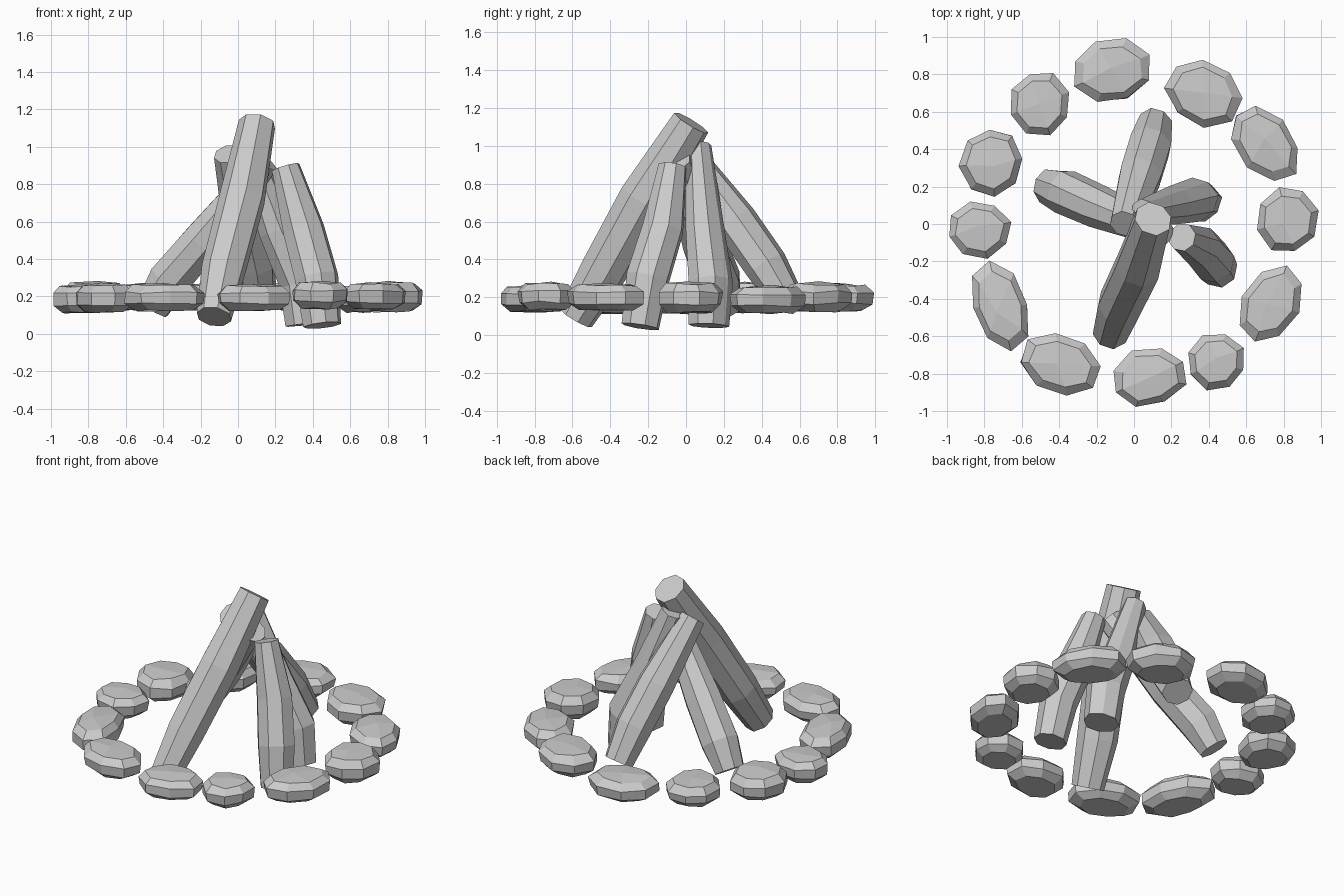
import bpy, bmesh, math, random
from mathutils import Vector

if "Cube" in bpy.data.objects:
    bpy.data.objects.remove(bpy.data.objects["Cube"])

random.seed(4)


def loft(name, rings, top_apex=None):
    """Mesh from stacked closed rings, capped at both ends."""
    bm = bmesh.new()
    rows = [[bm.verts.new(p) for p in ring] for ring in rings]
    n = len(rows[0])
    for a, b in zip(rows, rows[1:]):
        for i in range(n):
            j = (i + 1) % n
            bm.faces.new((a[i], a[j], b[j], b[i]))
    bm.faces.new(rows[0][::-1])
    if top_apex is None:
        bm.faces.new(rows[-1])
    else:
        apex = bm.verts.new(top_apex)
        for i in range(0, n, 2):
            r = rows[-1]
            bm.faces.new((r[i], r[(i + 1) % n], r[(i + 2) % n], apex))
    bmesh.ops.recalc_face_normals(bm, faces=bm.faces)
    mesh = bpy.data.meshes.new(name)
    bm.to_mesh(mesh)
    bm.free()
    bpy.context.collection.objects.link(bpy.data.objects.new(name, mesh))


def log(name, path, radii, twist=0.2, sides=8):
    pts = [Vector(p) for p in path]
    rings = []
    wob = [random.uniform(0.93, 1.05) for _ in range(sides)]
    for k, p in enumerate(pts):
        d = (pts[min(k + 1, len(pts) - 1)] - pts[max(k - 1, 0)]).normalized()
        u = Vector((1, 0, 0))
        u = (u - d * u.dot(d)).normalized()
        v = d.cross(u)
        ring = []
        for i in range(sides):
            a = 2 * math.pi * i / sides + twist
            ring.append(p + (u * math.cos(a) + v * math.sin(a)) * radii[k] * wob[i])
        rings.append(ring)
    loft(name, rings)


def stone(name, x, y, long, short, angle, z0, z1):
    n = 8
    t = math.radians(angle)
    jit = [random.uniform(0.96, 1.06) for _ in range(n)]
    off = random.uniform(0.15, 0.6)
    h = z1 - z0

    def place(px, py, z):
        return (x + px * math.cos(t) - py * math.sin(t),
                y + px * math.sin(t) + py * math.cos(t), z)

    rings = []
    for s, f in ((0.68, 0.03), (0.97, 0.28), (1.0, 0.66), (0.77, 0.92)):
        ring = []
        for i in range(n):
            a = 2 * math.pi * i / n + off
            r = s * jit[i] * random.uniform(0.97, 1.03)
            z = z0 + h * (f + random.uniform(-0.04, 0.04))
            ring.append(place(long * r * math.cos(a), short * r * math.sin(a), z))
        rings.append(ring)
    loft(name, rings, place(random.uniform(-0.03, 0.03), random.uniform(-0.03, 0.03), z1))


# Leaning logs, bottom to top
log("log_front", [(-0.13, -0.58, 0.09), (-0.08, -0.43, 0.34), (0.02, -0.22, 0.72), (0.10, 0.03, 1.12)],
    [0.10, 0.125, 0.13, 0.105])
log("log_back", [(0.11, 0.54, 0.17), (0.08, 0.42, 0.37), (0.03, 0.26, 0.60), (-0.05, 0.0, 0.96)],
    [0.095, 0.12, 0.12, 0.085])
log("log_left", [(-0.46, 0.20, 0.14), (-0.37, 0.17, 0.29), (-0.19, 0.09, 0.50), (0.15, -0.05, 0.92)],
    [0.095, 0.12, 0.115, 0.075])
log("log_right_back", [(0.36, 0.12, 0.05), (0.335, 0.13, 0.28), (0.21, 0.10, 0.56), (0.05, 0.065, 1.0)],
    [0.11, 0.12, 0.105, 0.07])
log("log_right_front", [(0.45, -0.24, 0.045), (0.42, -0.20, 0.30), (0.35, -0.12, 0.56), (0.255, -0.07, 0.89)],
    [0.10, 0.115, 0.11, 0.075])

# Ring of stones: x, y, half length, half width, angle
stones = [
    (-0.12, 0.82, 0.215, 0.175, 10),
    (0.37, 0.70, 0.21, 0.17, -25),
    (0.70, 0.43, 0.225, 0.15, -50),
    (0.82, 0.02, 0.18, 0.165, 80),
    (0.73, -0.43, 0.22, 0.155, 60),
    (0.44, -0.735, 0.155, 0.15, 0),
    (0.08, -0.82, 0.205, 0.155, 12),
    (-0.39, -0.75, 0.22, 0.16, -20),
    (-0.715, -0.44, 0.235, 0.145, 110),
    (-0.83, -0.03, 0.17, 0.15, 0),
    (-0.76, 0.33, 0.185, 0.17, 80),
    (-0.505, 0.645, 0.17, 0.16, 90),
]
for i, s in enumerate(stones):
    stone(f"stone_{i + 1}", *s, 0.12 + random.uniform(-0.01, 0.015), 0.275 + random.uniform(-0.01, 0.01))
